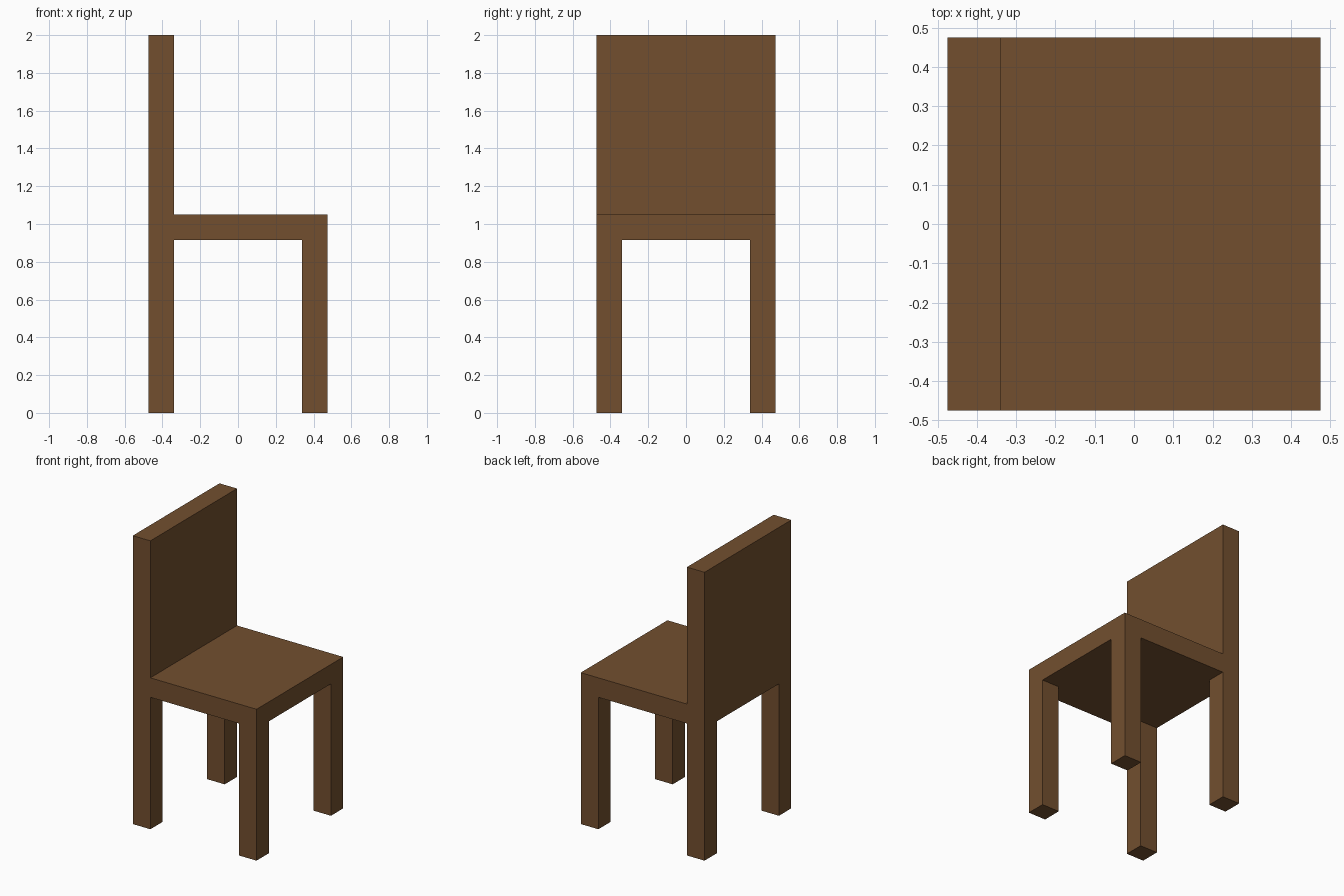
import bpy
import bmesh
from mathutils import Vector

if "Cube" in bpy.data.objects:
    bpy.data.objects.remove(bpy.data.objects["Cube"])

H = 0.475      # half width and depth
T = 0.135      # timber thickness
SEAT_TOP = 1.05
SEAT_BOTTOM = SEAT_TOP - T

wood = bpy.data.materials.new("brown_wood")
wood.diffuse_color = (0.17, 0.078, 0.028, 1)
wood.use_nodes = True
wood.node_tree.nodes["Principled BSDF"].inputs["Base Color"].default_value = wood.diffuse_color


def box(name, low, high):
    low, high = Vector(low), Vector(high)
    bm = bmesh.new()
    bmesh.ops.create_cube(bm, size=1)
    bmesh.ops.scale(bm, vec=high - low, verts=bm.verts)
    mesh = bpy.data.meshes.new(name)
    bm.to_mesh(mesh)
    bm.free()
    mesh.materials.append(wood)
    obj = bpy.data.objects.new(name, mesh)
    obj.location = (low + high) / 2
    bpy.context.collection.objects.link(obj)
    return obj


# Seat slab, meeting the front of the backrest
box("seat", (-H + T, -H, SEAT_BOTTOM), (H, H, SEAT_TOP))

# Solid backrest, flush with the back legs
box("backrest", (-H, -H, SEAT_BOTTOM), (-H + T, H, 2))

# Four square corner legs (the seat opens towards +x)
for x_name, x in (("back", -H), ("front", H - T)):
    for y_name, y in (("right", -H), ("left", H - T)):
        box(f"{x_name}_{y_name}_leg", (x, y, 0), (x + T, y + T, SEAT_BOTTOM))
